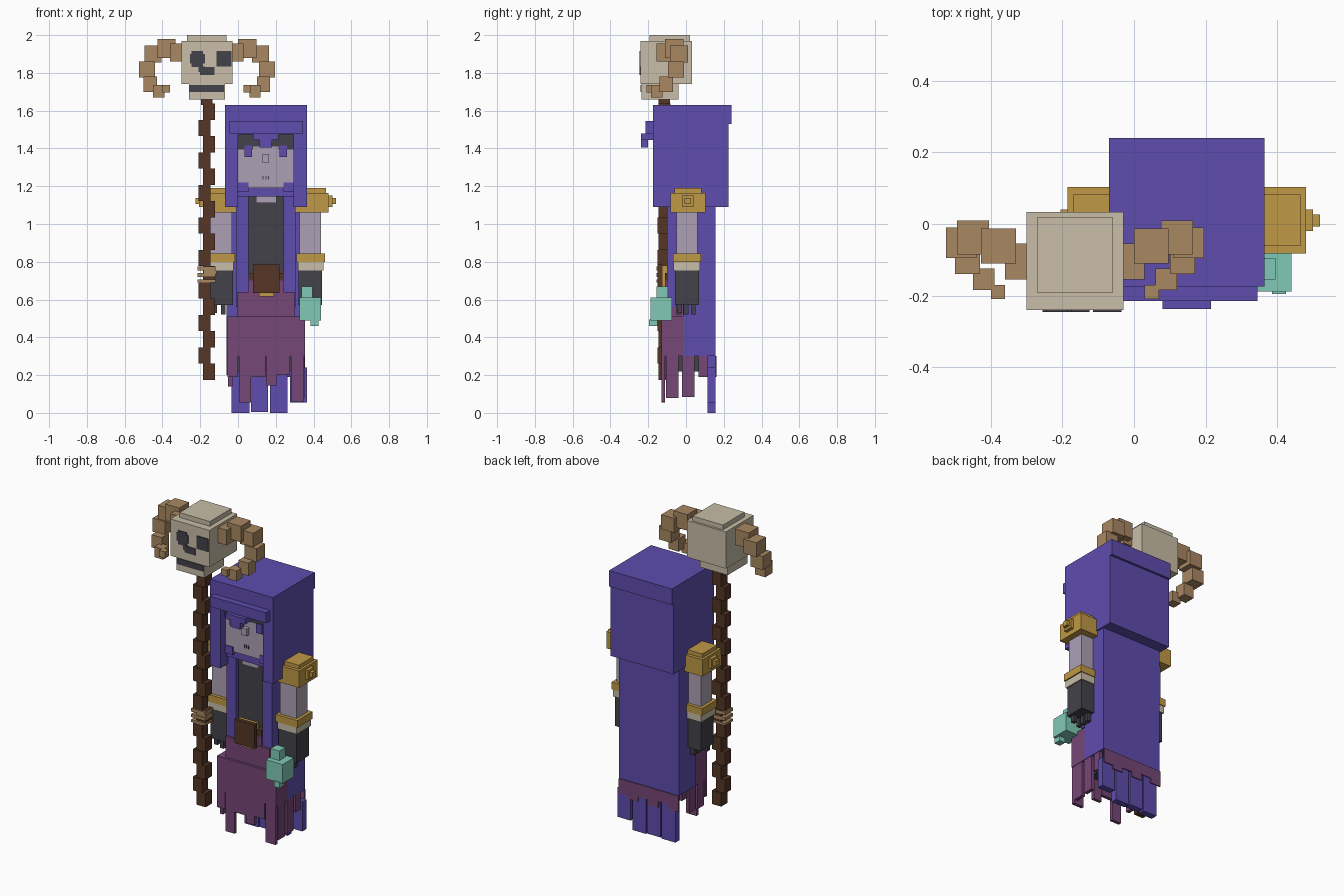
import bpy, bmesh

COL = {"purple_cloth": (.112, .074, .423), "plum_cloth": (.18, .063, .18),
       "charcoal": (.054, .054, .067), "pale_skin": (.418, .352, .462),
       "gold": (.52, .314, .06), "horn_tan": (.397, .246, .122),
       "bone": (.578, .509, .392), "dark_wood": (.089, .037, .019),
       "teal_crystal": (.216, .584, .468)}
MAT = {}
for n, c in COL.items():
    MAT[n] = bpy.data.materials.new(n)
    MAT[n].diffuse_color = (*c, 1)


def boxes(name, mat, items):
    """One object from boxes given as (x0, x1, y0, y1, z0, z1)."""
    bm = bmesh.new()
    for x0, x1, y0, y1, z0, z1 in items:
        vs = bmesh.ops.create_cube(bm, size=1)["verts"]
        for v in vs:
            v.co = (x1 if v.co.x > 0 else x0,
                    y1 if v.co.y > 0 else y0,
                    z1 if v.co.z > 0 else z0)
    me = bpy.data.meshes.new(name)
    bm.to_mesh(me)
    bm.free()
    me.materials.append(MAT[mat])
    ob = bpy.data.objects.new(name, me)
    bpy.context.collection.objects.link(ob)
    return ob


def flip(items, cx):
    return [(2 * cx - b[1], 2 * cx - b[0], *b[2:]) for b in items]


CX = 0.147   # centre plane of the figure
SX = -0.165  # centre plane of the skull

# Hood: crown, back, side walls, brow band and pointed peak
boxes("hood", "purple_cloth", [
    (-.07, .365, -.175, .24, 1.53, 1.63),
    (-.07, .365, -.03, .225, 1.09, 1.53),
    (-.07, .0, -.175, -.03, 1.09, 1.53),
    (.295, .365, -.175, -.03, 1.09, 1.53),
    (0, .295, -.175, -.03, 1.475, 1.53)])
boxes("hood_brow", "purple_cloth", [
    (-.045, .345, -.215, -.175, 1.48, 1.545),
    (.08, .215, -.238, -.175, 1.445, 1.48),
    (.115, .18, -.238, -.2, 1.405, 1.445)])

# Face
FY = -.125
boxes("head", "pale_skin", [(0, .295, FY, -.03, 1.19, 1.475)])
boxes("nose", "pale_skin", [(.13, .165, FY - .025, FY, 1.325, 1.37)])
boxes("eye_shadow", "charcoal", [
    (0, .295, FY - .005, FY, 1.41, 1.475),
    (0, .08, FY - .005, FY, 1.395, 1.41), (.215, .295, FY - .005, FY, 1.395, 1.41)])
boxes("eyes", "purple_cloth", [
    (.035, .075, FY - .009, FY, 1.355, 1.415), (.22, .26, FY - .009, FY, 1.355, 1.415)])
boxes("mouth_lines", "charcoal", [
    (x, x + .005, FY - .004, FY, 1.235, 1.255) for x in (.131, .145, .159)])
boxes("collar", "purple_cloth", [
    (0, .295, FY + .01, -.03, 1.145, 1.19),
    (0, .055, FY - .006, FY + .03, 1.17, 1.22), (.24, .295, FY - .006, FY + .03, 1.17, 1.22)])
boxes("neck", "pale_skin", [(.095, .205, -.095, -.03, 1.11, 1.15)])

# Robe body and cloak
boxes("inner_robe", "charcoal", [(.0, .295, -.075, 0, .56, 1.15), (.0, .295, -.04, .1, .22, .56)])
boxes("cloak", "purple_cloth", [(-.06, .355, -.015, .155, .3, 1.1)])
boxes("front_sashes", "purple_cloth", [
    (-.01, .055, -.1, -.01, .56, 1.17), (.24, .305, -.1, -.01, .56, 1.17)])
boxes("cloak_tatters", "purple_cloth", [
    (-.035, .06, .115, .155, 0, .3), (.068, .16, .115, .155, .005, .3),
    (.17, .262, .115, .155, 0, .3), (.275, .365, .115, .155, .055, .24)])

# Skirt with ragged hem
boxes("skirt", "plum_cloth", [
    (-.055, .355, -.13, -.015, .3, .51),
    (-.005, .3, -.115, -.015, .51, .64), (.055, .24, -.11, -.015, .64, .7)])
hem = [(-.055, 0, .19), (.005, .068, .055), (.068, .145, .19), (.147, .205, .145),
       (.205, .275, .2), (.28, .35, .06)]
boxes("front_hem", "plum_cloth", [(a, b, -.13, -.11, z, .31) for a, b, z in hem])
side = [(-.105, -.04, .08), (-.02, .045, .085), (.065, .115, .19)]
right_hem = [(.33, .352, a, b, z, .31) for a, b, z in side]
left_hem = [(-.052, -.03, a, b, z + .06, .31) for a, b, z in side]
boxes("side_hem", "plum_cloth", right_hem + left_hem)
back = [(-.06, .01, .2), (.01, .08, .23), (.08, .15, .19), (.15, .22, .22),
        (.22, .29, .19), (.29, .355, .21)]
boxes("back_hem", "plum_cloth", [(a, b, .153, .161, z, .3) for a, b, z in back])

# Belt and buckle
boxes("belt", "dark_wood", [(.055, .24, -.112, -.07, .7, .74)])
boxes("buckle_plate", "gold", [(.11, .19, -.128, -.1, .615, .64), (.085, .215, -.125, -.1, .64, .78)])
boxes("buckle", "dark_wood", [(.08, .22, -.15, -.125, .635, .785)])

# Arms: each list is the right side, then mirrored to the left
ARM = {
    "upper_arm": ("pale_skin", [(.325, .44, -.05, .06, .84, 1.07)]),
    "shoulder_pad": ("gold", [(.305, .48, -.082, .103, 1.06, 1.165),
                              (.32, .465, -.062, .083, 1.165, 1.19),
                              (.48, .5, -.02, .04, 1.09, 1.15),
                              (.5, .52, -.007, .027, 1.105, 1.138)]),
    "bracer": ("gold", [(.31, .46, -.07, .08, .8, .845)]),
    "cuff": ("bone", [(.318, .452, -.065, .075, .755, .8)]),
    "glove": ("charcoal", [(.32, .445, -.058, .068, .57, .755)]
              + [(.36, .385, y, y + .024, .52, .57) for y in (-.05, -.012, .026)]
              + [(.405, .428, -.045, -.02, .53, .57)]),
}
for part, (mat, items) in ARM.items():
    boxes("right_" + part, mat, items)
    boxes("left_" + part, mat, flip(items, CX))

# Crystal held by the right hand
boxes("crystal", "teal_crystal", [
    (.325, .44, -.188, -.075, .49, .61), (.335, .395, -.155, -.095, .61, .67),
    (.385, .425, -.195, -.15, .46, .495)])

# Staff: zigzag stack of wooden blocks
STEP = .086
staff = []
for i in range(17):
    o, z = (.022 if i % 2 == 0 else 0), .175 + i * STEP
    staff.append((-.208 + o, -.145 + o, -.15 + o / 4, -.088 + o / 4, z, z + STEP))
staff.append((-.195, -.135, -.145, -.085, 1.63, 1.665))
boxes("staff", "dark_wood", staff)
boxes("staff_wrap", "horn_tan", [
    (-.215, -.118, -.156, -.08, z, z + h) for z, h in ((.755, .02), (.72, .02), (.69, .015))]
    + [(-.18, -.115, -.15, -.095, .735, .755)])

# Skull on the staff
boxes("skull", "bone", [
    (-.3, -.03, -.24, .033, 1.74, 1.97), (-.27, -.06, -.193, .02, 1.97, 2.0),
    (-.26, -.07, -.235, -.04, 1.66, 1.74)])
SY = (-.246, -.239)
boxes("skull_sockets", "charcoal", [
    (-.255, -.175, *SY, 1.85, 1.9), (-.245, -.185, *SY, 1.83, 1.915),
    (-.115, -.035, *SY, 1.835, 1.915),
    (-.21, -.175, *SY, 1.805, 1.835), (-.2, -.125, *SY, 1.79, 1.815),
    (-.175, -.125, *SY, 1.81, 1.83)])
boxes("skull_mouth", "charcoal", [(-.257, -.073, -.24, -.233, 1.7, 1.737)])

# Curling horns
horn = [(-.04, .03, -.155, -.055, 1.86, 1.955), (0, .097, -.11, -.013, 1.88, 1.98),
        (.075, .165, -.085, .01, 1.855, 1.945), (.11, .195, -.095, -.01, 1.775, 1.86),
        (.1, .17, -.14, -.07, 1.7, 1.78), (.06, .12, -.185, -.125, 1.67, 1.735),
        (.03, .07, -.21, -.17, 1.695, 1.735)]
boxes("right_horn", "horn_tan", horn)
boxes("left_horn", "horn_tan", flip(horn, SX))
